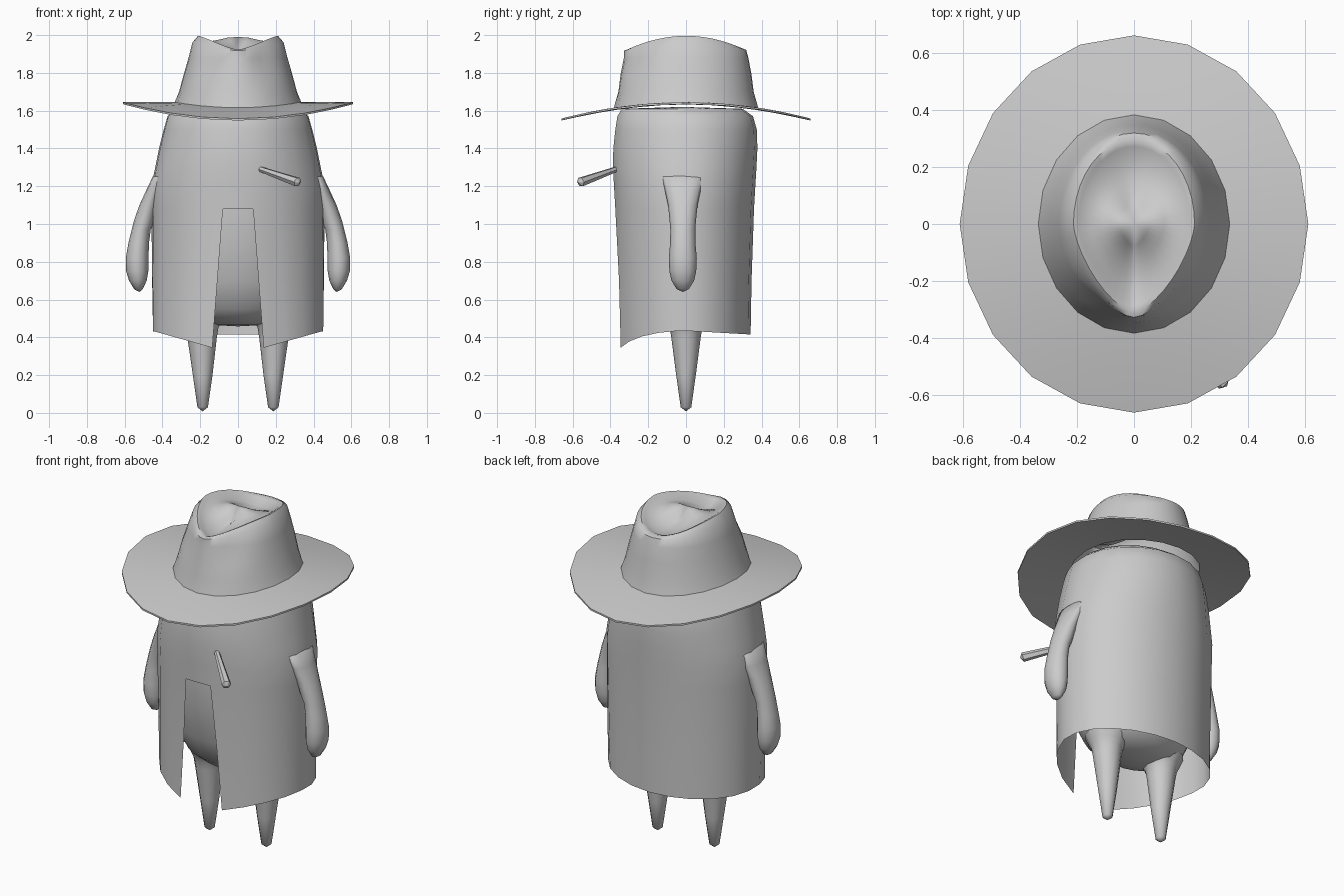
import bpy, bmesh
from math import sin, cos, pi, asin, exp, radians
from mathutils import Vector

if "Cube" in bpy.data.objects:
    bpy.data.objects.remove(bpy.data.objects["Cube"])

grey = bpy.data.materials.new("clay grey")
grey.diffuse_color = (0.6, 0.6, 0.6, 1)
grey.use_nodes = True
grey.node_tree.nodes["Principled BSDF"].inputs["Base Color"].default_value = grey.diffuse_color


def finish(name, bm, angle=40):
    """Turn a bmesh into a shaded object."""
    bmesh.ops.recalc_face_normals(bm, faces=bm.faces)
    me = bpy.data.meshes.new(name)
    bm.to_mesh(me)
    bm.free()
    me.materials.append(grey)
    ob = bpy.data.objects.new(name, me)
    bpy.context.collection.objects.link(ob)
    bpy.ops.object.select_all(action='DESELECT')
    ob.select_set(True)
    bpy.context.view_layer.objects.active = ob
    bpy.ops.object.shade_smooth_by_angle(angle=radians(angle))
    return ob


def loft(bm, rings, cap_start=None, cap_end=None, loop=False):
    """Skin closed rings of points; caps are tip points."""
    vs = [[bm.verts.new(p) for p in r] for r in rings]
    n = len(vs[0])
    pairs = list(zip(vs, vs[1:])) + ([(vs[-1], vs[0])] if loop else [])
    for a, b in pairs:
        for i in range(n):
            j = (i + 1) % n
            bm.faces.new((a[i], a[j], b[j], b[i]))
    for tip, r in ((cap_start, vs[0]), (cap_end, vs[-1])):
        if tip is not None:
            c = bm.verts.new(tip)
            for i in range(n):
                bm.faces.new((r[i], r[(i + 1) % n], c))


def oval(cx, cy, z, rx, ry, n):
    return [(cx + rx * cos(2 * pi * i / n), cy + ry * sin(2 * pi * i / n), z) for i in range(n)]


# Coat: open shell, columns spread from the front slit round to the back
N = 10
SLIT_TOP = 1.08
profile = [(0.7, .458, .365, .347), (SLIT_TOP, .46, .38, .36), (1.2, .46, .387, .367),
           (1.3, .44, .393, .373), (1.4, .42, .392, .378), (1.5, .395, .382, .375),
           (1.57, .375, .372, .355), (1.61, .33, .35, .30)]


def coat_row(z, rx, front, back, hem=False):
    w = .08 + .056 * max(0, SLIT_TOP - z) / .735
    a0 = asin(w / rx)
    half = []
    for j in range(N + 1):
        a = a0 + (pi - a0) * j / N
        x, y = rx * sin(a), -cos(a) * (front if cos(a) > 0 else back)
        if hem:
            z = .345 + .09 * (x - w) / (rx - w) if y < 0 else .435 - .02 * y / back
        half.append((x, y, z))
    return half + [(-x, y, zz) for x, y, zz in half[-2::-1]]


bm = bmesh.new()
rows = [coat_row(.345, .455, .362, .342, True)] + [coat_row(*p) for p in profile]
vs = [[bm.verts.new(p) for p in r] for r in rows]
for k, (a, b) in enumerate(zip(vs, vs[1:])):
    for i in range(2 * N):
        bm.faces.new((a[i], a[i + 1], b[i + 1], b[i]))
    if k >= 2:  # front is closed above the slit
        bm.faces.new((a[-1], a[0], b[0], b[-1]))
top = bm.verts.new((0, -.02, 1.62))
for i in range(2 * N + 1):
    bm.faces.new((vs[-1][i], vs[-1][(i + 1) % (2 * N + 1)], top))
finish("coat", bm)

# Body under the coat
bm = bmesh.new()
loft(bm, [oval(0, 0, *p, 24) for p in
          [(.465, .12, .09), (.49, .22, .16), (.55, .30, .23), (.7, .37, .30),
           (.9, .41, .335), (1.1, .42, .357), (1.25, .40, .35), (1.4, .3, .26)]],
     (0, 0, .458), (0, 0, 1.45))
finish("body", bm, 60)

for s, side in ((1, "left"), (-1, "right")):
    # Tapered leg with a flared top
    bm = bmesh.new()
    loft(bm, [oval(s * x, 0, z, r, r, 12) for z, x, r in
              [(.03, .187, .028), (.2, .187, .052), (.4, .19, .078), (.45, .19, .086),
               (.48, .19, .10), (.53, .18, .13)]], (s * .187, 0, .008), (s * .18, 0, .56))
    finish(side + "_leg", bm, 60)

    # Drooping arm: height, inner x, outer x, half depth
    bm = bmesh.new()
    loft(bm, [oval(s * (a + b) / 2, -.017, z, (b - a) / 2, d, 12) for z, a, b, d in
              [(.655, .505, .55, .032), (.70, .483, .577, .06), (.75, .475, .592, .071),
               (.82, .474, .594, .074), (.9, .471, .58, .067), (.97, .462, .563, .066),
               (1.02, .44, .55, .07), (1.1, .42, .522, .078), (1.18, .40, .485, .095),
               (1.25, .38, .452, .11)]], (s * .522, -.015, .64), (s * .41, -.017, 1.27))
    finish(side + "_arm", bm, 60)


# Hat brim: thin ring drooping at front and back
def brim_z(y):
    return 1.645 - .2 * y * y


def brim_ring(rx, ry, drop):
    return [(x, y, brim_z(y) - drop) for x, y, _ in oval(0, 0, 0, rx, ry, 20)]


bm = bmesh.new()
loft(bm, [brim_ring(.335, .382, 0), brim_ring(.47, .52, 0), brim_ring(.61, .66, 0),
          brim_ring(.61, .66, .01), brim_ring(.47, .52, .012), brim_ring(.335, .382, .012)], loop=True)
finish("hat_brim", bm, 30)

# Hat crown: oval base, pinched front, teardrop rim with a domed hollow
SEG = 40


def crown_ring(z, rx, ry, dent):
    pts = []
    for x, y, zz in oval(0, 0, z, rx, ry, SEG):
        f = 1 - dent * exp(-((abs(x) / rx - .55) / .3) ** 2) * (y < 0)
        pts.append((x * f, y * f, zz))
    return pts


def teardrop(scale, drop):
    pts = []
    for i in range(SEG):
        c, s = cos(2 * pi * i / SEG), sin(2 * pi * i / SEG)
        if s < 0:
            x, y = .212 * abs(c) ** 1.35 * (1 if c > 0 else -1), -.31 * (-s) ** 1.35
        else:
            x, y = .212 * c, .295 * s
        pts.append((x * scale, y * scale, 2.0 - .75 * y * y - drop))
    return pts


def blend(a, b, t):
    return [tuple(Vector(p).lerp(Vector(q), t)) for p, q in zip(a, b)]


base = [(x, y, brim_z(y)) for x, y, _ in oval(0, 0, 0, .335, .382, 20)]
base40 = []
for p, q in zip(base, base[1:] + base[:1]):
    base40 += [p, tuple((Vector(p) + Vector(q)) / 2)]
shoulder = crown_ring(1.88, .262, .33, .10)
rim = teardrop(1, .004)
bm = bmesh.new()
loft(bm, [base40, crown_ring(1.70, .312, .358, 0), crown_ring(1.79, .288, .347, .03), shoulder,
          [(x * 1.04, y * 1.03, z + .012) for x, y, z in blend(shoulder, rim, .6)],
          rim, teardrop(.92, .01), teardrop(.75, .035), teardrop(.5, .025), teardrop(.25, .013)],
     cap_end=(0, 0, 1.99))
finish("hat_crown", bm, 50)

# Cigar: six-sided, thicker and pointed at the outer end
a, b = Vector((.12, -.37, 1.29)), Vector((.315, -.558, 1.222))
d = (b - a).normalized()
u = d.cross(Vector((0, 0, 1))).normalized()
v = d.cross(u)
bm = bmesh.new()
loft(bm, [[c + r * (u * cos(i * pi / 3) + v * sin(i * pi / 3)) for i in range(6)]
          for c, r in ((a, .015), (b, .026))], a, b + d * .015)
finish("cigar", bm, 30)
